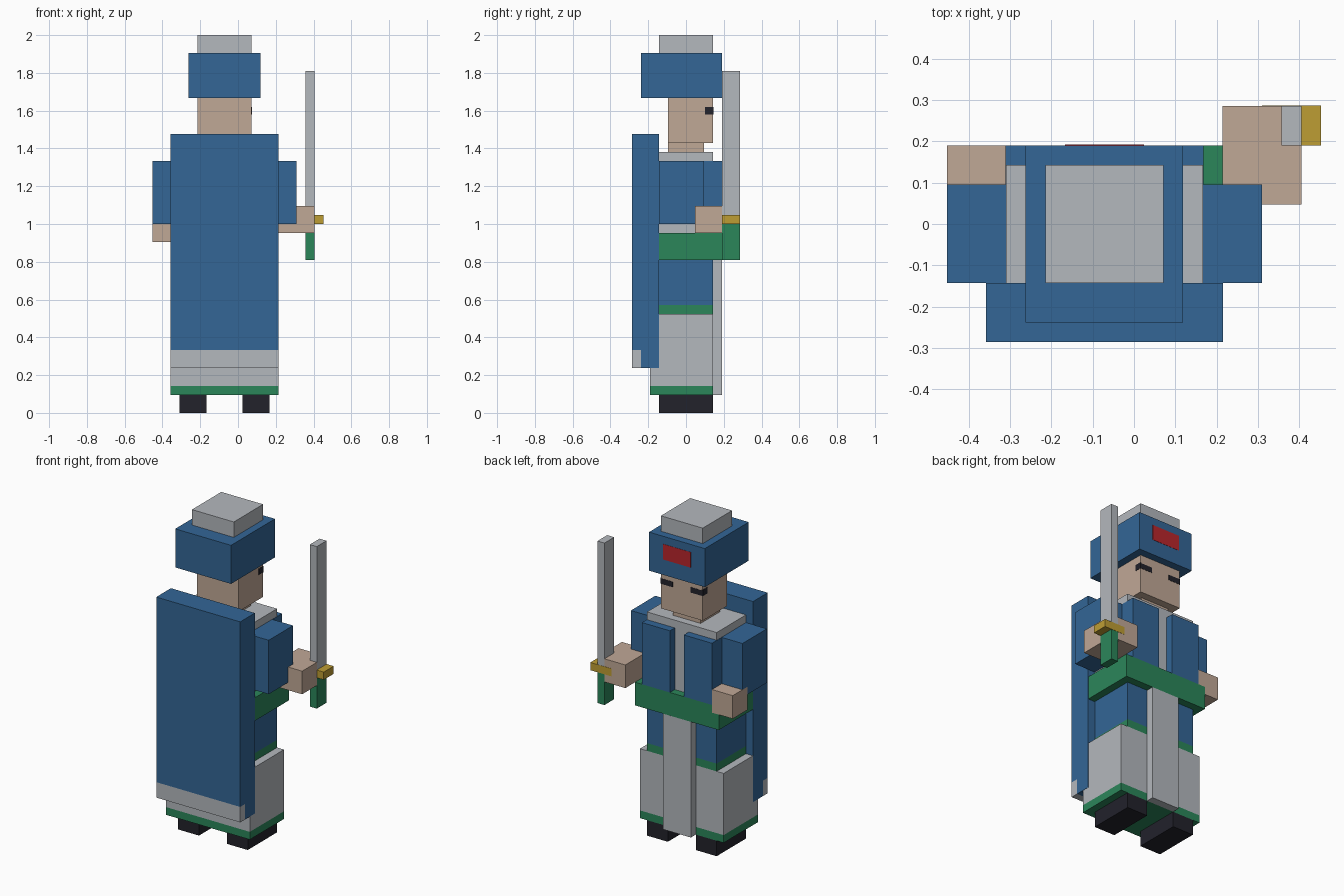
import bpy
import bmesh

if "Cube" in bpy.data.objects:
    bpy.data.objects.remove(bpy.data.objects["Cube"], do_unlink=True)

UNIT = 2 / 42    # one block of the build grid
AXIS = -1.5      # body centre line in blocks


def material(name, rgb):
    m = bpy.data.materials.new(name)
    m.use_nodes = True
    m.diffuse_color = (*rgb, 1)
    bsdf = m.node_tree.nodes["Principled BSDF"]
    bsdf.inputs["Base Color"].default_value = (*rgb, 1)
    bsdf.inputs["Roughness"].default_value = 0.9
    return m


BLUE = material("robe blue", (0.033, 0.133, 0.305))
GREY = material("cloth grey", (0.456, 0.479, 0.509))
SKIN = material("skin", (0.527, 0.392, 0.305))
GREEN = material("trim green", (0.024, 0.238, 0.102))
DARK = material("near black", (0.016, 0.016, 0.024))
GOLD = material("gold", (0.515, 0.337, 0.034))
RED = material("badge red", (0.485, 0.019, 0.025))


def box(name, mat, xs, ys, zs):
    """Box from ranges in blocks; x is measured from the body centre line."""
    ranges = ((xs[0] + AXIS, xs[1] + AXIS), ys, zs)
    bm = bmesh.new()
    bmesh.ops.create_cube(bm, size=1)
    for v in bm.verts:
        for i, (lo, hi) in enumerate(ranges):
            v.co[i] = (hi if v.co[i] > 0 else lo) * UNIT
    mesh = bpy.data.meshes.new(name)
    bm.to_mesh(mesh)
    bm.free()
    mesh.materials.append(mat)
    ob = bpy.data.objects.new(name, mesh)
    bpy.context.collection.objects.link(ob)
    return ob


def pair(name, mat, xs, ys, zs):
    """Box on the left and its mirror image on the right."""
    box("left_" + name, mat, xs, ys, zs)
    box("right_" + name, mat, (-xs[1], -xs[0]), ys, zs)


def wide(name, mat, half, ys, zs):
    """Box centred on the body."""
    box(name, mat, (-half, half), ys, zs)


# Feet, skirt and front panel
pair("foot", DARK, (2, 5), (-3, 3), (0, 2))
wide("skirt_hem", GREEN, 6, (-4, 3), (2, 3))
wide("skirt", GREY, 6, (-4, 3), (3, 11))
wide("front_panel", GREY, 2, (3, 4), (2, 17))

# Lower robe and belt
wide("robe_trim", GREEN, 5, (-3, 3), (11, 12))
wide("lower_robe", BLUE, 5, (-3, 3), (12, 17))
wide("belt", GREEN, 6, (-3, 4), (17, 20))

# Shirt, with the jacket open at the chest
wide("shirt", GREY, 5, (-3, 3), (20, 29))
pair("jacket_flap", BLUE, (1, 5.03), (2, 4), (20, 28))

# Arms and hands
pair("arm", BLUE, (5, 8), (-3, 2), (21, 28))
box("right_hand", SKIN, (-8, -5), (1, 4), (19, 22))
box("left_palm", SKIN, (6, 10), (1, 4), (20, 23))
box("left_fingers", SKIN, (6, 9), (4, 6), (20, 23))

# Sword
box("sword_grip", GREEN, (9, 10), (4, 6), (17, 21))
box("sword_guard", GOLD, (8, 11), (4, 6.03), (21, 22))
box("sword_blade", GREY, (9, 10), (4, 6), (22, 38))

# Cape, with a pale hem on its outer layer
wide("cape_outer", BLUE, 6.02, (-6, -5), (7, 31))
wide("cape_hem", GREY, 6.02, (-6, -5), (5, 7))
wide("cape_inner", BLUE, 6.02, (-5, -3), (5, 31))

# Head and hat
wide("neck", SKIN, 2, (-2, 2), (29, 30))
wide("head", SKIN, 3, (-2, 3), (30, 35))
wide("hat", BLUE, 4, (-5, 4), (35, 40))
wide("hat_top", GREY, 3, (-3, 3), (40, 42))

# Painted eyes wrapping the corners of the face, and the hat badge
pair("eye", DARK, (1.3, 3.03), (2.9, 3.03), (33.2, 33.9))
pair("eye_corner", DARK, (2.9, 3.03), (2.1, 3.03), (33.2, 34))
wide("hat_badge", RED, 2, (3.95, 4.03), (37, 39))
